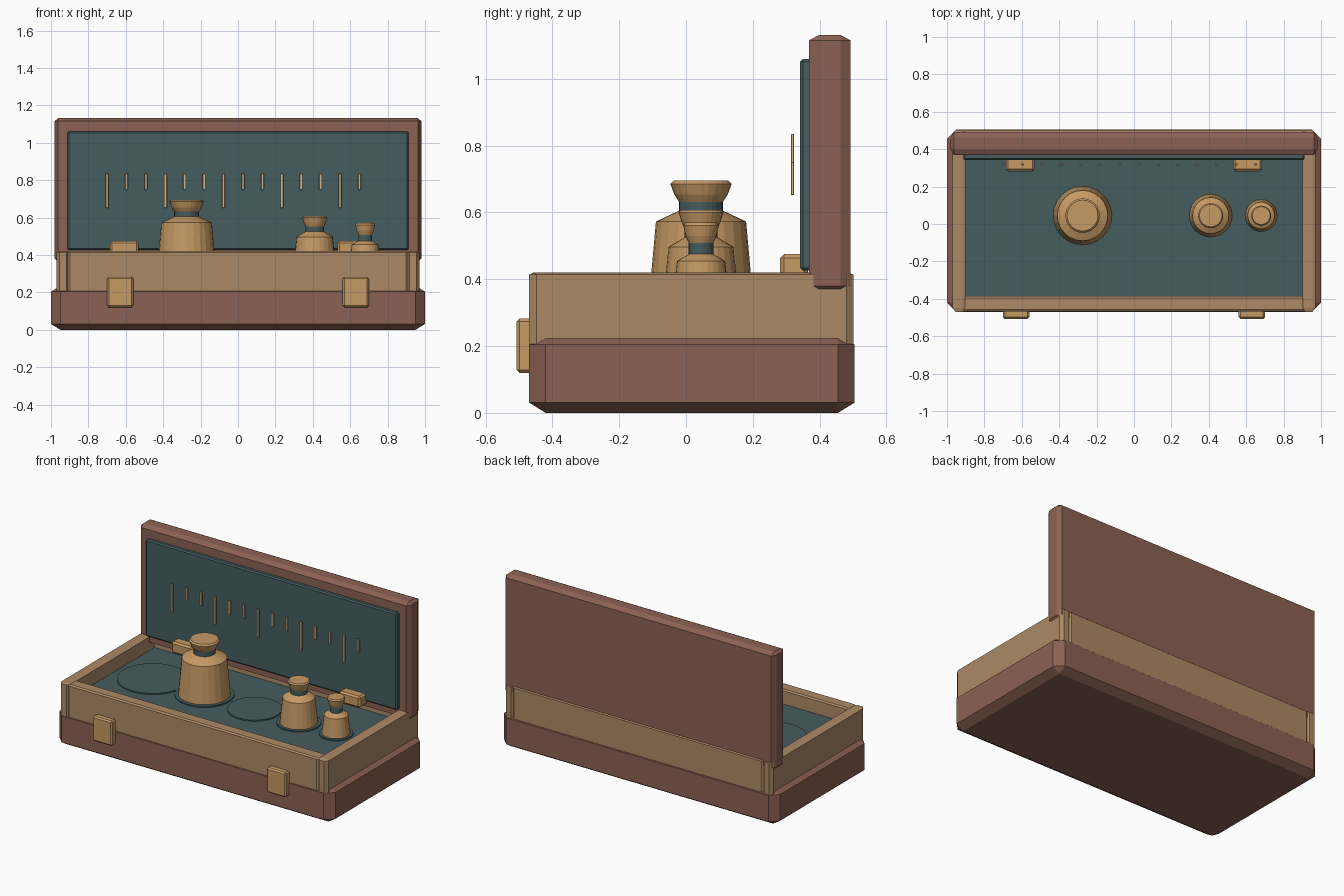
import bpy, bmesh, math
from itertools import product

if "Cube" in bpy.data.objects:
    bpy.data.objects.remove(bpy.data.objects["Cube"])


def srgb(r, g, b):
    return tuple((c / 255 / 12.92) if c < 11 else ((c / 255 + 0.055) / 1.055) ** 2.4
                 for c in (r, g, b)) + (1.0,)


def material(name, colour):
    m = bpy.data.materials.new(name)
    m.use_nodes = True
    m.diffuse_color = colour
    m.node_tree.nodes["Principled BSDF"].inputs["Base Color"].default_value = colour
    return m


maroon = material("maroon wood", srgb(140, 97, 83))
tan = material("light wood", srgb(173, 138, 102))
brass = material("brass", srgb(198, 154, 101))
pale = material("pale brass", srgb(214, 182, 136))
teal = material("teal felt", srgb(69, 92, 94))


def finish(bm, name, mats):
    bmesh.ops.recalc_face_normals(bm, faces=bm.faces[:])
    me = bpy.data.meshes.new(name)
    bm.to_mesh(me)
    bm.free()
    for m in mats:
        me.materials.append(m)
    ob = bpy.data.objects.new(name, me)
    bpy.context.collection.objects.link(ob)
    return ob


def chamfer_box(name, mat, xs, ys, zs, cut):
    """Box spanning the ranges, with a separate chamfer size per axis."""
    spans = (xs, ys, zs)
    mid = [(a + b) / 2 for a, b in spans]
    half = [(b - a) / 2 for a, b in spans]
    bm = bmesh.new()
    for signs in product((-1, 1), repeat=3):
        for full in range(3):
            bm.verts.new([mid[i] + signs[i] * (half[i] - (0 if i == full else cut[i]))
                          for i in range(3)])
    bmesh.ops.convex_hull(bm, input=bm.verts[:])
    bmesh.ops.dissolve_limit(bm, angle_limit=0.01, verts=bm.verts[:], edges=bm.edges[:])
    return finish(bm, name, [mat])


def lathe(name, mats, profile, centre, sides=24, felt_band=None):
    """Turned solid; the profile band with index felt_band takes the second material."""
    bm = bmesh.new()
    rings = []
    for r, z in profile:
        rings.append([bm.verts.new((centre[0] + r * math.cos(2 * math.pi * k / sides),
                                    centre[1] + r * math.sin(2 * math.pi * k / sides), z))
                      for k in range(sides)])
    for i, (low, high) in enumerate(zip(rings, rings[1:])):
        for k in range(sides):
            n = (k + 1) % sides
            f = bm.faces.new((low[k], low[n], high[n], high[k]))
            f.material_index = int(i == felt_band)
    bm.faces.new(rings[0][::-1])
    bm.faces.new(rings[-1])
    return finish(bm, name, mats)


# Case base and floor
chamfer_box("case_base", maroon, (-1, 1), (-0.47, 0.505), (0, 0.235), (0.05, 0.05, 0.031))
FLOOR = 0.325
chamfer_box("felt_floor", teal, (-0.91, 0.91), (-0.4, 0.43), (0.22, FLOOR), (0.004,) * 3)

# Case walls
chamfer_box("front_wall", tan, (-0.91, 0.91), (-0.468, -0.385), (0.2, 0.42), (0.012, 0.01, 0.008))
chamfer_box("back_wall", tan, (-0.91, 0.91), (0.42, 0.5), (0.2, 0.42), (0.012, 0.01, 0.008))
for side, name in ((-1, "right_wall"), (1, "left_wall")):
    xs = sorted((side * 0.9, side * 0.97))
    chamfer_box(name, tan, xs, (-0.47, 0.502), (0.2, 0.42), (0.016, 0.022, 0.006))

# Lid and lining
chamfer_box("lid", maroon, (-0.98, 0.98), (0.368, 0.493), (0.363, 1.132), (0.018, 0.031, 0.017))
chamfer_box("lid_lining", teal, (-0.912, 0.912), (0.342, 0.38), (0.426, 1.06), (0.008,) * 3)

# Latches and hinges
for side, name in ((-1, "right"), (1, "left")):
    x = side * 0.63
    chamfer_box(name + "_latch", brass, (x - 0.07, x + 0.07), (-0.507, -0.46),
                (0.12, 0.283), (0.009,) * 3)
    x = side * 0.608
    chamfer_box(name + "_hinge", brass, (x - 0.077, x + 0.077), (0.282, 0.365),
                (0.4, 0.475), (0.011,) * 3)

# Thin rods hanging in front of the lining, every third one long
for i in range(14):
    x = -0.7 + i * 0.1038
    low = 0.652 if i % 3 == 0 else 0.748
    chamfer_box("rod_%02d" % (i + 1), pale, (x - 0.008, x + 0.008), (0.314, 0.324),
                (low, 0.835), (0.002,) * 3)

# Round felt wells
CY = 0.045
wells = ((-0.65, 0.213), (-0.275, 0.178), (0.09, 0.163), (0.41, 0.133), (0.68, 0.102))
for i, (x, r) in enumerate(wells):
    lathe("felt_well_%d" % (i + 1), [teal], [(r, FLOOR - 0.01), (r, FLOOR + 0.008)], (x, CY), 32)

# Weights: base, shoulder, neck and knob radii, then shoulder, collar, neck and top heights
weights = (
    ("large_weight", -0.275, 0.157, 0.135, 0.066, 0.092, 0.573, 0.605, 0.632, 0.695),
    ("medium_weight", 0.41, 0.115, 0.097, 0.05, 0.067, 0.497, 0.525, 0.552, 0.608),
    ("small_weight", 0.68, 0.086, 0.072, 0.037, 0.053, 0.455, 0.475, 0.508, 0.57),
)
for name, x, base, shoulder, neck, knob, z_sh, z_col, z_neck, z_top in weights:
    h = z_top - z_neck
    profile = [(base, FLOOR + 0.004), (shoulder, z_sh), (neck, z_col), (neck, z_neck),
               (knob * 0.87, z_neck + h * 0.35), (knob, z_top - h * 0.15),
               (knob * 0.9, z_top)]
    lathe(name, [brass, teal], profile, (x, CY), 24, felt_band=2)
